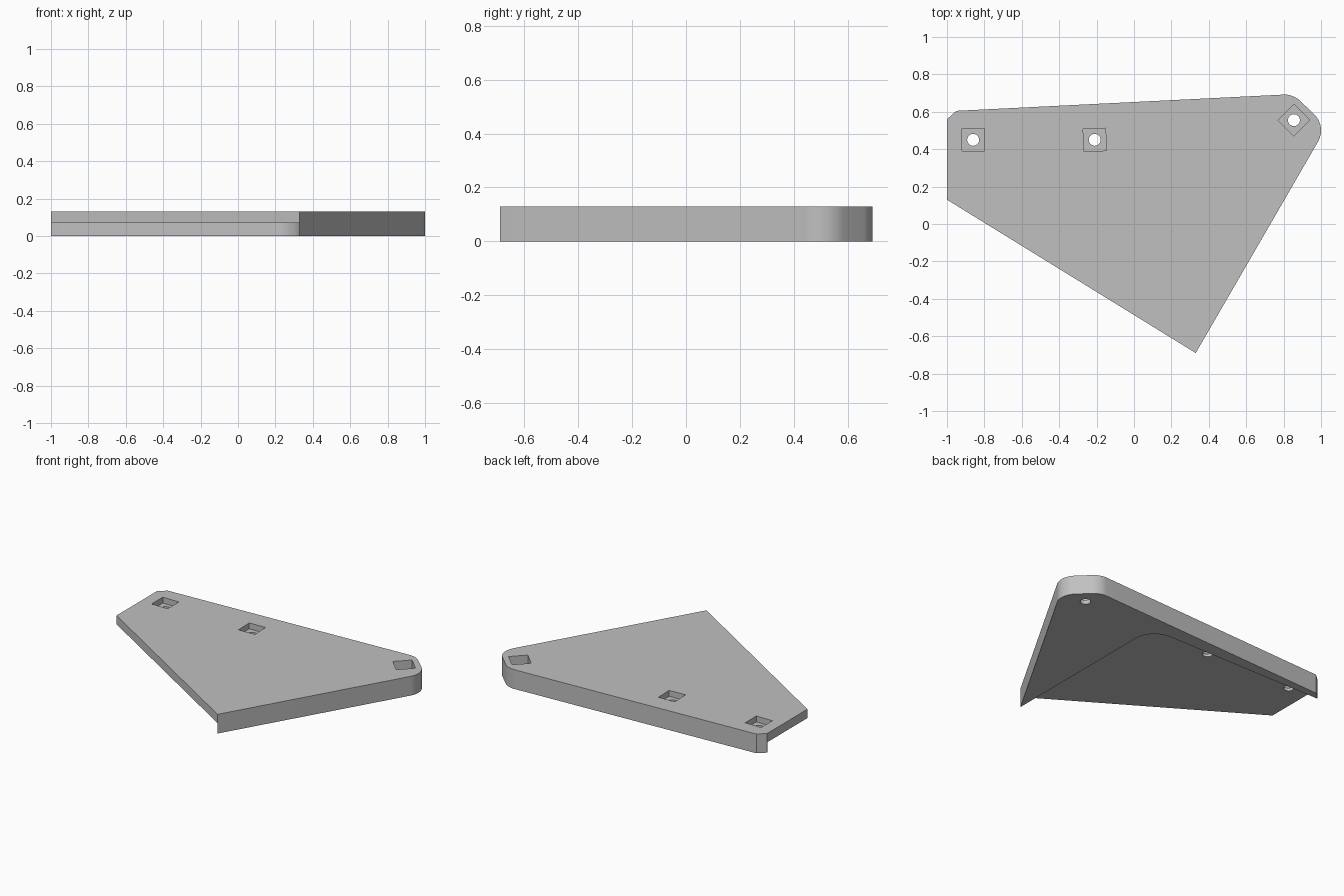
import bpy
import bmesh
from math import cos, sin, radians, pi

cube = bpy.data.objects.get("Cube")
if cube:
    bpy.data.objects.remove(cube, do_unlink=True)

TOP = 0.13        # upper face of the plate
UNDERSIDE = 0.07  # underside of the thin web

grey = bpy.data.materials.new("plain grey")
grey.use_nodes = True
colour = (0.53, 0.53, 0.53, 1)
grey.diffuse_color = colour
grey.node_tree.nodes["Principled BSDF"].inputs["Base Color"].default_value = colour


def arc(cx, cy, radius, start, end, steps=12):
    angles = [radians(start + (end - start) * i / steps) for i in range(steps + 1)]
    return [(cx + radius * cos(a), cy + radius * sin(a)) for a in angles]


def prism(name, outline, low, high):
    """Extrude a flat outline between two heights."""
    bm = bmesh.new()
    face = bm.faces.new([bm.verts.new((x, y, low)) for x, y in outline])
    grown = bmesh.ops.extrude_face_region(bm, geom=[face])
    moved = [v for v in grown["geom"] if isinstance(v, bmesh.types.BMVert)]
    bmesh.ops.translate(bm, verts=moved, vec=(0, 0, high - low))
    bmesh.ops.recalc_face_normals(bm, faces=bm.faces)
    mesh = bpy.data.meshes.new(name)
    bm.to_mesh(mesh)
    bm.free()
    mesh.materials.append(grey)
    obj = bpy.data.objects.new(name, mesh)
    bpy.context.collection.objects.link(obj)
    return obj


def cut(target, outline, low, high):
    """Subtract a prism from the target and discard the cutter."""
    cutter = prism("cutter", outline, low, high)
    cutter.hide_render = True
    mod = target.modifiers.new("cut", "BOOLEAN")
    mod.operation = "DIFFERENCE"
    mod.solver = "EXACT"
    mod.object = cutter
    bpy.context.view_layer.objects.active = target
    bpy.ops.object.modifier_apply(modifier=mod.name)
    bpy.data.objects.remove(cutter, do_unlink=True)


# Full-height body: pointed front, chamfered back corner, rounded nose
outline = [(-1, 0.13), (0.33, -0.69)]
outline += arc(0.88, 0.50, 0.12, -30, 45)
outline += arc(0.805, 0.572, 0.12, 45, 93)
outline += [(-0.95, 0.605), (-1, 0.56)]
plate = prism("bracket_plate", outline, 0, TOP)

# Recess below, leaving a narrow back rail and a solid side wing
radius = 0.15
inner_x, inner_y = 0.329, 0.558
recess = [(-1.2, inner_y), (-1.2, -1), (inner_x, -1)]
recess += arc(inner_x - radius, inner_y - radius, radius, 0, 90, 16)
cut(plate, recess, -0.1, UNDERSIDE)

# Square pockets with round through holes: x, y, turn, floor height
for x, y, turn, floor in ((-0.86, 0.45, 0, 0.09),
                          (-0.21, 0.45, 2, 0.09),
                          (0.855, 0.555, 45, 0.03)):
    half_diagonal = 0.06 * 2 ** 0.5
    square = arc(x, y, half_diagonal, turn + 45, turn + 315, 3)
    cut(plate, square, floor, TOP + 0.1)
    cut(plate, arc(x, y, 0.032, 0, 345, 23), -0.1, floor + 0.02)

# Smooth the rounded walls and keep the edges crisp
bpy.ops.object.select_all(action="DESELECT")
plate.select_set(True)
bpy.context.view_layer.objects.active = plate
bpy.ops.object.shade_smooth_by_angle(angle=pi / 9)
